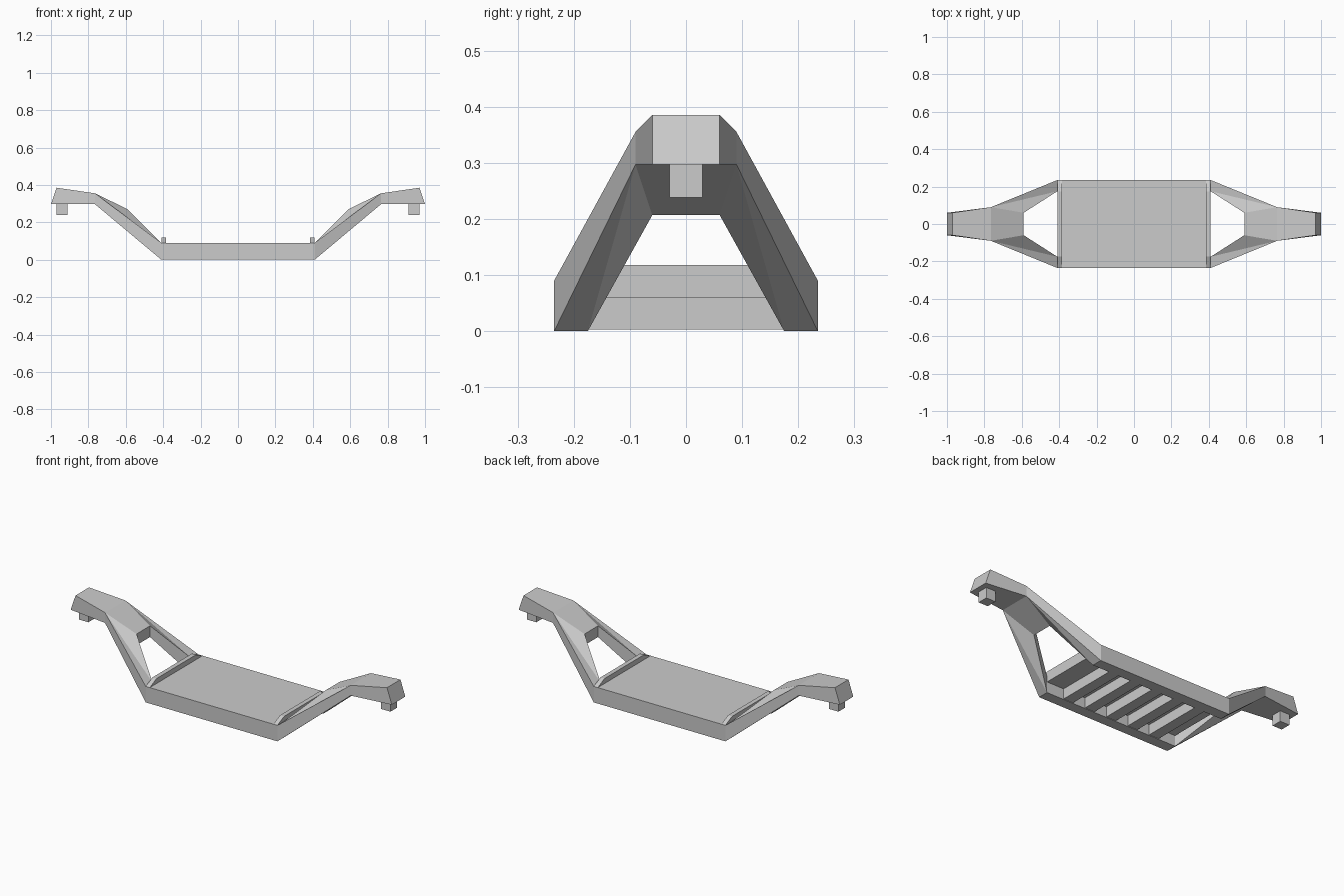
import bpy, bmesh
from mathutils import Vector

if "Cube" in bpy.data.objects:
    bpy.data.objects.remove(bpy.data.objects["Cube"])


def add_object(name, bm, mirror=None):
    """Turn a bmesh into an object, optionally mirrored about the centre."""
    bmesh.ops.recalc_face_normals(bm, faces=bm.faces)
    mesh = bpy.data.meshes.new(name)
    bm.to_mesh(mesh)
    bm.free()
    ob = bpy.data.objects.new(name, mesh)
    bpy.context.collection.objects.link(ob)
    if mirror:
        mod = ob.modifiers.new("Mirror", 'MIRROR')
        mod.use_axis = [a in mirror for a in "xyz"]
        mod.use_mirror_merge = False
    return ob


def box(name, lo, hi, mirror=None):
    bm = bmesh.new()
    bmesh.ops.create_cube(bm, size=1)
    lo, hi = Vector(lo), Vector(hi)
    for v in bm.verts:
        v.co = (lo + hi) / 2 + v.co * (hi - lo)
    return add_object(name, bm, mirror)


# Deck: plate, side rails and underside cross beams
box("deck_plate", (-0.41, -0.18, 0.06), (0.41, 0.18, 0.09))
box("side_rail", (-0.41, 0.175, 0), (0.41, 0.235, 0.09), "y")
for i in range(-2, 3):
    x = i * 0.137
    box(f"cross_beam_{i + 3}", (x - 0.03, -0.18, 0.003), (x + 0.03, 0.18, 0.062))

# Raised stop bars at the deck ends, with sloping tips
bm = bmesh.new()
tip = [bm.verts.new((0.385, y, z)) for y, z in
       ((-0.235, 0.09), (-0.175, 0.118), (0.175, 0.118), (0.235, 0.09))]
face = bm.faces.new(tip)
ext = bmesh.ops.extrude_face_region(bm, geom=[face], use_keep_orig=True)
moved = [g for g in ext["geom"] if isinstance(g, bmesh.types.BMVert)]
bmesh.ops.translate(bm, verts=moved, vec=(0.025, 0, 0))
add_object("stop_bar", bm, "x")

# Gooseneck: each column is (bottom x, top x, half width, bottom z, top z)
columns = {
    "outer": (0.41, 0.41, 0.235, 0.0, 0.09),
    "inner": (0.41, 0.41, 0.175, 0.0, 0.09),
    "crotch": (0.59, 0.59, 0.06, 0.207, 0.27),
    "bend": (0.765, 0.765, 0.09, 0.297, 0.355),
    "tip": (1.0, 0.97, 0.06, 0.297, 0.385),
}
bm = bmesh.new()
grid = {}
for key, (xb, xt, y, zb, zt) in columns.items():
    for s in (-1, 1):
        grid[key, s] = (bm.verts.new((xb, s * y, zb)), bm.verts.new((xt, s * y, zt)))
cells = [[("crotch", -1), ("bend", -1), ("bend", 1), ("crotch", 1)],
         [("bend", -1), ("tip", -1), ("tip", 1), ("bend", 1)]]
for s in (-1, 1):
    cells += [[("outer", s), ("inner", s), ("bend", s)],
              [("inner", s), ("crotch", s), ("bend", s)]]
uses = {}
for cell in cells:
    for level in (0, 1):
        bm.faces.new([grid[k][level] for k in cell])
    for a, b in zip(cell, cell[1:] + cell[:1]):
        uses.setdefault(frozenset((a, b)), []).append((a, b))
for pairs in uses.values():
    if len(pairs) == 1:
        a, b = pairs[0]
        bm.faces.new((grid[a][0], grid[b][0], grid[b][1], grid[a][1]))
add_object("gooseneck", bm, "x")

# Coupling pegs under the neck ends
box("coupling_peg", (0.912, -0.029, 0.238), (0.97, 0.029, 0.30), "x")
